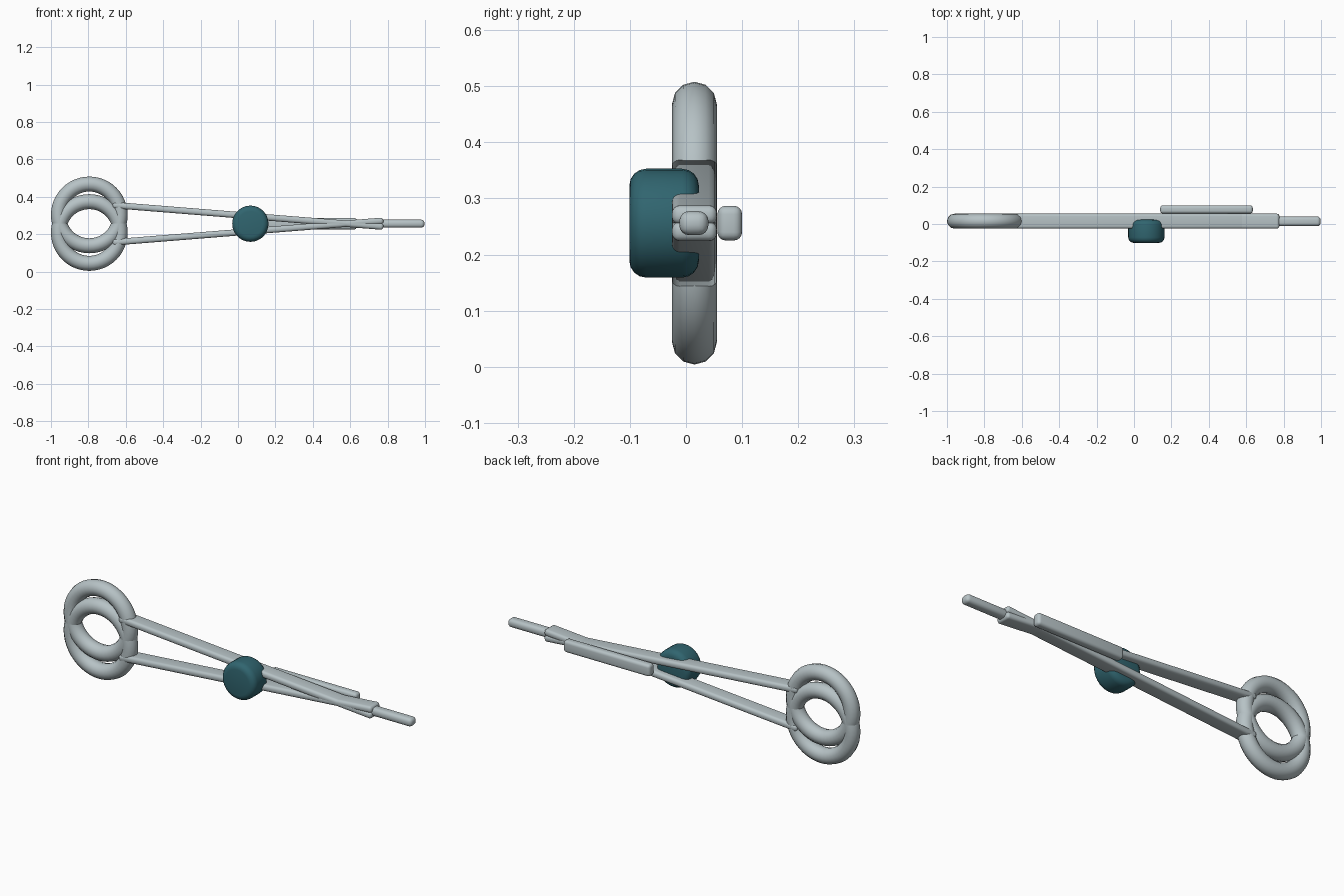
import bpy, math
from mathutils import Vector

cube = bpy.data.objects.get("Cube")
if cube:
    bpy.data.objects.remove(cube, do_unlink=True)


def make_material(name, rgb):
    mat = bpy.data.materials.new(name)
    mat.use_nodes = True
    colour = (*rgb, 1.0)
    mat.diffuse_color = colour
    mat.node_tree.nodes["Principled BSDF"].inputs["Base Color"].default_value = colour
    return mat


steel = make_material("pale steel", (0.47, 0.54, 0.56))
teal = make_material("dark teal", (0.03, 0.13, 0.16))

MID_Y = 0.015    # depth of the main plane
MID_Z = 0.256    # height of the symmetry axis


def finish(name, mat, bevel=0.0):
    """Name the active object, colour it, round its edges and shade it."""
    obj = bpy.context.object
    obj.name = name
    obj.data.materials.append(mat)
    if bevel:
        bpy.ops.object.transform_apply(location=False, rotation=False, scale=True)
        mod = obj.modifiers.new("Rounding", 'BEVEL')
        mod.width = bevel
        mod.segments = 4
        mod.limit_method = 'ANGLE'
        bpy.ops.object.modifier_apply(modifier=mod.name)
    bpy.ops.object.shade_smooth_by_angle(angle=math.radians(35))
    return obj


def bar(name, start, end, depth, height, bevel):
    """Rounded bar between two points lying in a plane of constant y."""
    a, b = Vector(start), Vector(end)
    d = b - a
    bpy.ops.mesh.primitive_cube_add(size=1, location=(a + b) / 2,
                                    rotation=(0, -math.atan2(d.z, d.x), 0))
    bpy.context.object.scale = (d.length, depth, height)
    return finish(name, steel, bevel)


# Overlapping finger rings and the crossing arms that lead from them
for side, label in ((1, "upper"), (-1, "lower")):
    bpy.ops.mesh.primitive_torus_add(
        location=(-0.795, MID_Y, MID_Z + side * 0.047), rotation=(math.pi / 2, 0, 0),
        major_radius=0.165, minor_radius=0.04, major_segments=48, minor_segments=12)
    finish(label + "_finger_ring", steel)
    bar(label + "_arm", (-0.67, MID_Y, MID_Z + side * 0.1),
        (0.777, MID_Y, MID_Z - side * 0.016), 0.08, 0.034, 0.014)

# Slim tip and the flat bar behind the jaws
bar("tip", (0.74, 0.014, MID_Z), (0.997, 0.014, MID_Z), 0.052, 0.043, 0.018)
bar("back_bar", (0.14, 0.078, MID_Z), (0.635, 0.078, MID_Z), 0.044, 0.062, 0.015)

# Round pivot knob on the front
bpy.ops.mesh.primitive_cylinder_add(vertices=28, radius=0.097, depth=0.124,
                                    location=(0.066, -0.039, MID_Z),
                                    rotation=(math.pi / 2, 0, 0))
finish("pivot_knob", teal, 0.03)
